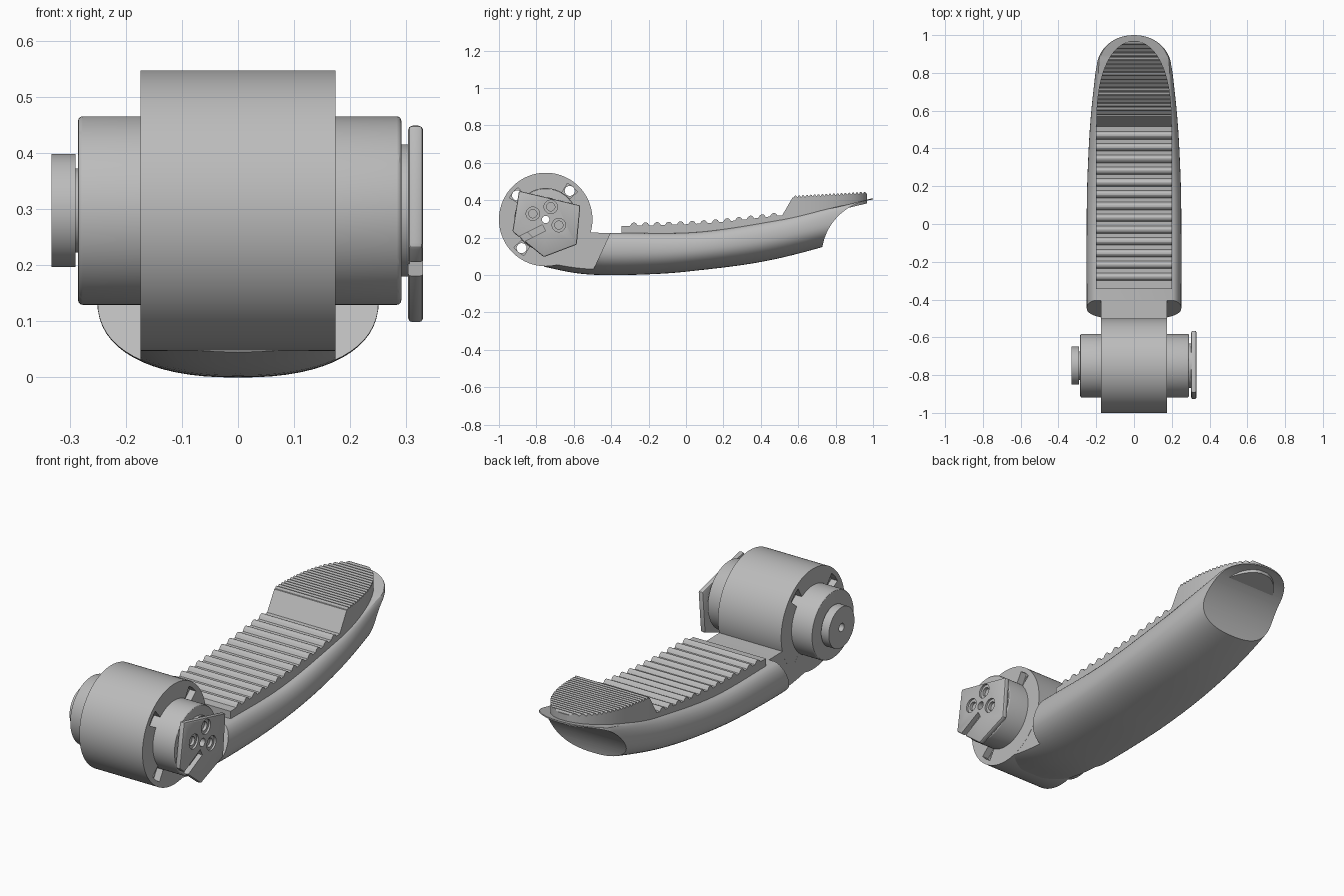
import bpy, bmesh, math
from mathutils import Matrix, Vector

if "Cube" in bpy.data.objects:
    bpy.data.objects.remove(bpy.data.objects["Cube"], do_unlink=True)

grey = bpy.data.materials.new("satin grey")
grey.use_nodes = True
grey.diffuse_color = (0.5, 0.5, 0.5, 1)
grey.node_tree.nodes["Principled BSDF"].inputs["Base Color"].default_value = (0.5, 0.5, 0.5, 1)

AXIS_Y, AXIS_Z = -0.75, 0.297


def finish(name, bm):
    bmesh.ops.recalc_face_normals(bm, faces=bm.faces)
    mesh = bpy.data.meshes.new(name)
    bm.to_mesh(mesh)
    bm.free()
    mesh.materials.append(grey)
    ob = bpy.data.objects.new(name, mesh)
    bpy.context.collection.objects.link(ob)
    return ob


def cylinder(name, x0, x1, r, y=AXIS_Y, z=AXIS_Z, seg=64):
    bm = bmesh.new()
    place = Matrix.Translation(((x0 + x1) / 2, y, z)) @ Matrix.Rotation(math.pi / 2, 4, 'Y')
    bmesh.ops.create_cone(bm, cap_ends=True, segments=seg, radius1=r, radius2=r,
                          depth=x1 - x0, matrix=place)
    return finish(name, bm)


def prism(name, outline, x0, x1):
    bm = bmesh.new()
    face = bm.faces.new([bm.verts.new((x0, y, z)) for y, z in outline])
    ext = bmesh.ops.extrude_face_region(bm, geom=[face])
    moved = [v for v in ext["geom"] if isinstance(v, bmesh.types.BMVert)]
    bmesh.ops.translate(bm, verts=moved, vec=(x1 - x0, 0, 0))
    return finish(name, bm)


def loft(name, rings):
    bm = bmesh.new()
    loops = [[bm.verts.new(p) for p in ring] for ring in rings]
    n = len(loops[0])
    for a, b in zip(loops, loops[1:]):
        for i in range(n):
            j = (i + 1) % n
            bm.faces.new((a[i], a[j], b[j], b[i]))
    bm.faces.new(loops[0])
    bm.faces.new(loops[-1])
    return finish(name, bm)


def bake(ob):
    # apply the modifiers without needing an operator
    deps = bpy.context.evaluated_depsgraph_get()
    mesh = bpy.data.meshes.new_from_object(ob.evaluated_get(deps))
    ob.modifiers.clear()
    ob.data = mesh


def cut(ob, *cutters):
    for c in cutters:
        mod = ob.modifiers.new("cut", 'BOOLEAN')
        mod.operation, mod.solver, mod.object = 'DIFFERENCE', 'EXACT', c
    bake(ob)
    for c in cutters:
        bpy.data.objects.remove(c, do_unlink=True)


def bevel(ob, width, segments=2):
    mod = ob.modifiers.new("bevel", 'BEVEL')
    mod.width, mod.segments, mod.limit_method = width, segments, 'ANGLE'
    mod.angle_limit = math.radians(40)
    bake(ob)


def smooth(*obs):
    for ob in obs:
        bpy.ops.object.select_all(action='DESELECT')
        ob.select_set(True)
        bpy.context.view_layer.objects.active = ob
        bpy.ops.object.shade_smooth_by_angle(angle=math.radians(30))


def curve(pts, y):
    # smooth interpolation through (y, value) points
    y = min(max(y, pts[0][0]), pts[-1][0])
    i = 0
    while i < len(pts) - 2 and y > pts[i + 1][0]:
        i += 1

    def slope(k):
        a, b = pts[max(k - 1, 0)], pts[min(k + 1, len(pts) - 1)]
        return (b[1] - a[1]) / (b[0] - a[0])
    (ya, a), (yb, b) = pts[i], pts[i + 1]
    h = yb - ya
    t = (y - ya) / h
    return (a * (1 + 2 * t) * (1 - t) ** 2 + b * t * t * (3 - 2 * t)
            + h * slope(i) * t * (1 - t) ** 2 + h * slope(i + 1) * t * t * (t - 1))


# Handle body
BOTTOM = [(-0.76, 0.045), (-0.6, 0.012), (-0.45, 0), (-0.2, 0.004), (0, 0.018),
          (0.4, 0.07), (0.73, 0.15), (1, 0.24)]
TOP = [(-0.76, 0.232), (-0.344, 0.225), (0.07, 0.23), (0.5, 0.296), (0.765, 0.355), (1, 0.411)]
WIDTH = [(-0.76, 0.25), (0.1, 0.25), (0.4, 0.24), (0.6, 0.226), (0.84, 0.2)]


def body_ring(y):
    zb, zt, w = curve(BOTTOM, y), curve(TOP, y), curve(WIDTH, y)
    if y > 0.84:
        w *= math.sqrt(max(1 - ((y - 0.84) / 0.16) ** 2, 0.0004))
    zc = zb + 0.62 * (zt - zb)
    t = 0.8 + 0.16 * max(0, (y - 0.5) / 0.5)
    right = []
    for k in range(7):
        a = math.pi / 2 * (1 - k / 6)
        right.append((w - (1 - t) * w * (1 - math.cos(a)), zc + (zt - zc) * math.sin(a)))
    for k in range(1, 17):
        a = math.pi / 2 * k / 16
        right.append((w * max(math.cos(a), 0) ** 0.85, zc - (zc - zb) * math.sin(a) ** 0.85))
    right[-1] = (0, zb)
    return [(x, y, z) for x, z in right] + [(-x, y, z) for x, z in right[-2::-1]]


stations = [-0.76 + 1.6 * i / 40 for i in range(41)]
stations += [0.84 + 0.16 * math.sin(math.pi / 2 * i / 14) for i in range(1, 15)]
body = loft("handle_body", [body_ring(y) for y in stations])
neck = [(-1.2, -0.1), (-0.555, -0.1), (-0.278, 0.5), (-1.2, 0.5)]
cut(body, prism("cutter", neck, 0.1735, 0.5), prism("cutter", neck, -0.5, -0.1735),
    cylinder("cutter", -0.5, 0.5, 0.305, 1.03, 0.1, 128))

# Ribbed grip pad with a raised thumb rest
LOWER = [(-0.344, 0.262), (0.1, 0.277), (0.515, 0.32)]
RAISED = [(0.57, 0.415), (0.968, 0.436)]


def ribs(base, y0, y1, count, height, crest):
    pitch = (y1 - y0) / count
    out = []
    for i in range(count):
        for k in range(6):
            u = k / 5
            y = y0 + pitch * (i + (1 - crest) / 2 + crest * u)
            out.append((y, curve(base, y) + height * math.sin(math.pi * u) ** 0.7 if 0 < k < 5
                        else curve(base, y)))
    return out


def pad_ring(y, z):
    w = 0.2
    if y > 0.5:
        w *= math.sqrt(max(1 - ((y - 0.5) / 0.47) ** 2.6, 0.001))
    zb = curve(TOP, y) - 0.02
    return [(-w, y, zb), (w, y, zb), (w, y, z), (-w, y, z)]


profile = [LOWER[0]] + ribs(LOWER, -0.31, 0.5, 13, 0.017, 0.65) + [LOWER[-1]]
profile += [RAISED[0]] + ribs(RAISED, 0.575, 0.965, 19, 0.01, 0.8) + [RAISED[-1]]
pad = loft("grip_pad", [pad_ring(y, z) for y, z in profile])

# Pivot barrel with four through holes and curved pockets
barrel = cylinder("pivot_barrel", -0.174, 0.174, 0.25, seg=128)
holes = []
for angle in (50, 140, 230, 320):
    def spot(r, deg):
        a = math.radians(deg)
        return AXIS_Y + r * math.cos(a), AXIS_Z + r * math.sin(a)
    holes.append(cylinder("cutter", -0.3, 0.3, 0.027, *spot(0.2, angle), 24))
    arc = [spot(0.226, angle - 9 + 3 * i) for i in range(7)]
    arc += [spot(0.15, angle + 9 - 3 * i) for i in range(7)]
    for x in (-0.2, 0.14):
        holes.append(prism("cutter", arc, x, x + 0.06))
cut(barrel, *holes)

# Pivot core, end cap and collars, all bored along the axis
core = cylinder("pivot_core", -0.285, 0.291, 0.168, seg=96)
bevel(core, 0.008, 3)
collar_right = cylinder("end_cap_collar", -0.292, -0.28, 0.075)
cap = cylinder("end_cap", -0.332, -0.29, 0.101)
collar_left = cylinder("plate_collar", 0.285, 0.306, 0.118)

# Mounting plate with a slot and three countersunk holes
plate = prism("mounting_plate", [(-0.893, 0.45), (-0.565, 0.372), (-0.584, 0.163),
                                 (-0.76, 0.096), (-0.928, 0.232)], 0.303, 0.33)
upright = [e for e in plate.data.edges
           if abs(plate.data.vertices[e.vertices[0]].co.x - plate.data.vertices[e.vertices[1]].co.x) > 0.01]
bevel(plate, 0.008, 2)
start, end = Vector((-0.96, 0.152)), Vector((-0.76, 0.252))
side = (end - start).orthogonal().normalized() * 0.018
slot = prism("cutter", [start + side, end + side, end - side, start - side], 0.29, 0.35)
tools = [slot]
for y, z in ((-0.819, 0.328), (-0.723, 0.365), (-0.68, 0.267)):
    tools.append(cylinder("cutter", 0.32, 0.35, 0.036, y, z, 32))
    tools.append(cylinder("cutter", 0.29, 0.35, 0.022, y, z, 32))
cut(plate, *tools)

for part in (core, collar_right, cap, collar_left, plate):
    cut(part, cylinder("cutter", -0.5, 0.5, 0.02, seg=32))
cut(barrel, cylinder("cutter", -0.5, 0.5, 0.021, seg=32))
cut(body, cylinder("cutter", -0.5, 0.5, 0.021, seg=32))

smooth(body, barrel, core, collar_right, cap, collar_left, plate)
